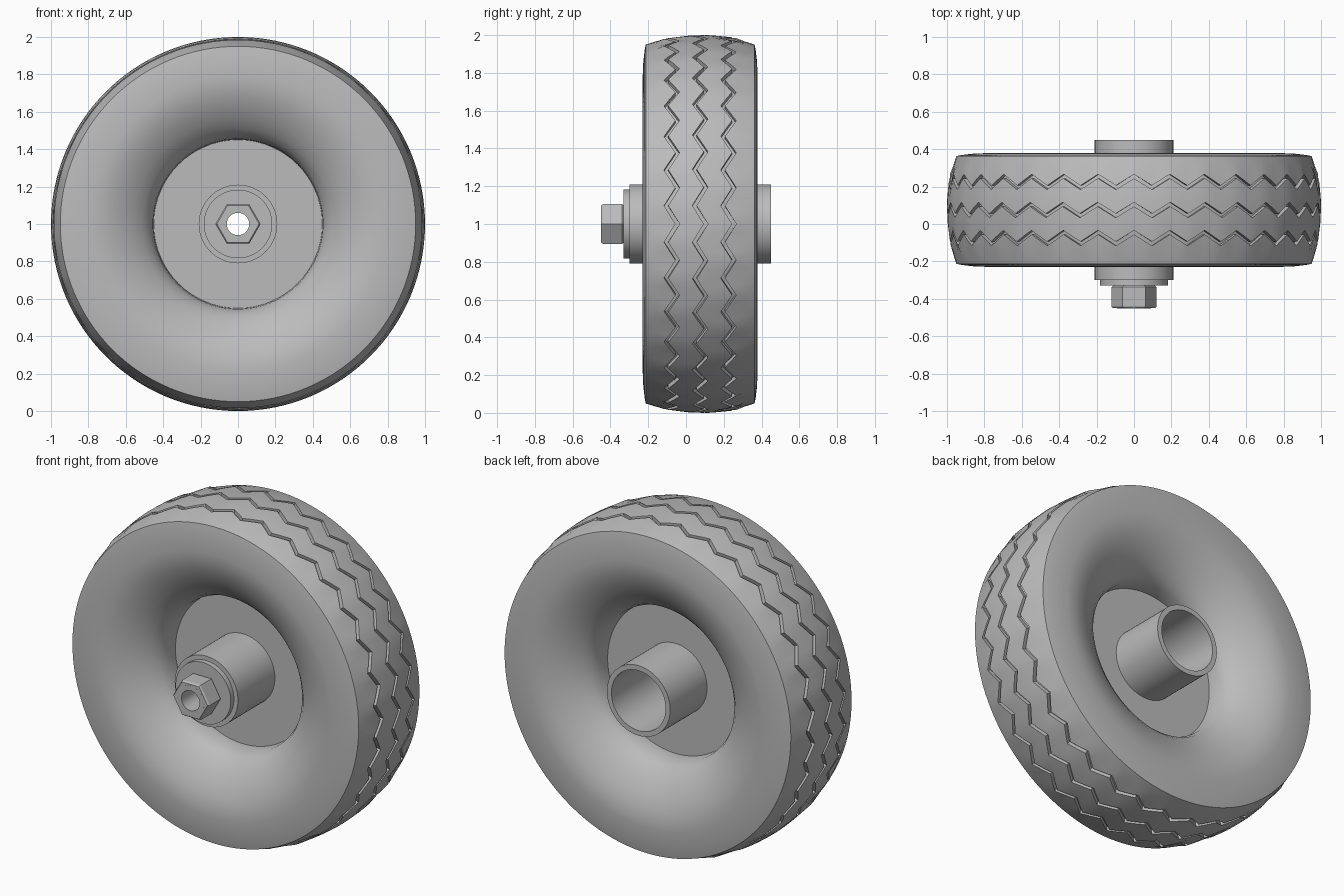
import bpy, bmesh, math

cube = bpy.data.objects.get("Cube")
if cube:
    bpy.data.objects.remove(cube)

MID = 0.075          # y of the wheel's middle plane
WAVES = 32           # zigzags round the tread


def make_material(name, value):
    mat = bpy.data.materials.new(name)
    mat.use_nodes = True
    colour = (value, value, value, 1)
    mat.diffuse_color = colour
    mat.node_tree.nodes["Principled BSDF"].inputs["Base Color"].default_value = colour
    return mat


grey = make_material("plain grey", 0.5)


def lathe(name, profile, sides, phase=0.0, angle=30):
    """Spin a closed profile of (radius, y, zigzag) about the wheel axis."""
    bm = bmesh.new()
    rings = []
    for r, y, zig in profile:
        ring = []
        for i in range(sides):
            a = 2 * math.pi * i / sides + phase
            t = (i * WAVES / sides) % 1
            wave = abs(4 * t - 2) - 1
            ring.append(bm.verts.new((r * math.cos(a), y + zig * wave, 1 + r * math.sin(a))))
        rings.append(ring)
    for k, ring in enumerate(rings):
        following = rings[(k + 1) % len(rings)]
        for i in range(sides):
            j = (i + 1) % sides
            bm.faces.new((ring[i], ring[j], following[j], following[i]))
    bmesh.ops.recalc_face_normals(bm, faces=bm.faces)
    mesh = bpy.data.meshes.new(name)
    bm.to_mesh(mesh)
    bm.free()
    obj = bpy.data.objects.new(name, mesh)
    bpy.context.collection.objects.link(obj)
    mesh.materials.append(grey)
    bpy.ops.object.select_all(action="DESELECT")
    obj.select_set(True)
    bpy.context.view_layer.objects.active = obj
    bpy.ops.object.shade_smooth_by_angle(angle=math.radians(angle))
    return obj


def tube(name, inner, outer, front, back, sides=64):
    return lathe(name, [(inner, front, 0), (outer, front, 0),
                        (outer, back, 0), (inner, back, 0)], sides)


def crown(d):
    """Tread radius at distance d from the middle plane."""
    return 1.0 - 0.05 * (abs(d) / 0.288) ** 2


# Tyre: dished side walls, crowned tread with three zigzag grooves
wall = [(0.45, 0.04), (0.455, 0.1), (0.475, 0.145), (0.51, 0.185), (0.56, 0.225),
        (0.62, 0.26), (0.68, 0.286), (0.74, 0.301), (0.79, 0.304), (0.86, 0.301),
        (0.92, 0.294), (0.95, 0.288)]
front_wall = [(r, MID - d, 0) for r, d in wall]
back_wall = [(r, MID + d, 0) for r, d in reversed(wall)]
tread = []
for centre in (-0.15, 0, 0.15):
    if centre > -0.1:
        tread.append((crown(centre - 0.075), MID + centre - 0.075, 0.01))
    for side, depth in ((-1, 0), (-1, 0.025), (1, 0.025), (1, 0)):
        d = centre + side * 0.011
        tread.append((crown(d) - depth, MID + d, 0.03))
shoulder = 0.235
tread.insert(0, (crown(shoulder), MID - shoulder, 0))
tread.append((crown(shoulder), MID + shoulder, 0))
lathe("tyre", front_wall + tread + back_wall, WAVES * 4)

# Thin web joining the tyre to the hub
tube("web", 0.2, 0.46, MID - 0.025, MID + 0.025, 96)

# Hub sleeve and its front washer
tube("hub", 0.18, 0.21, -0.3, 0.45)
tube("washer", 0.06, 0.183, -0.33, -0.29)

# Hollow hexagonal nut with chamfered ends, and its round bore
R = 0.121
lathe("nut", [(0.075, -0.45, 0), (R - 0.008, -0.45, 0), (R, -0.44, 0),
              (R, -0.338, 0), (R - 0.008, -0.33, 0), (0.075, -0.33, 0)], 6)
bore = lathe("bore", [(0.06, -0.4505, 0), (0.09, -0.4505, 0),
                      (0.09, -0.3295, 0), (0.06, -0.3295, 0)], 48)
